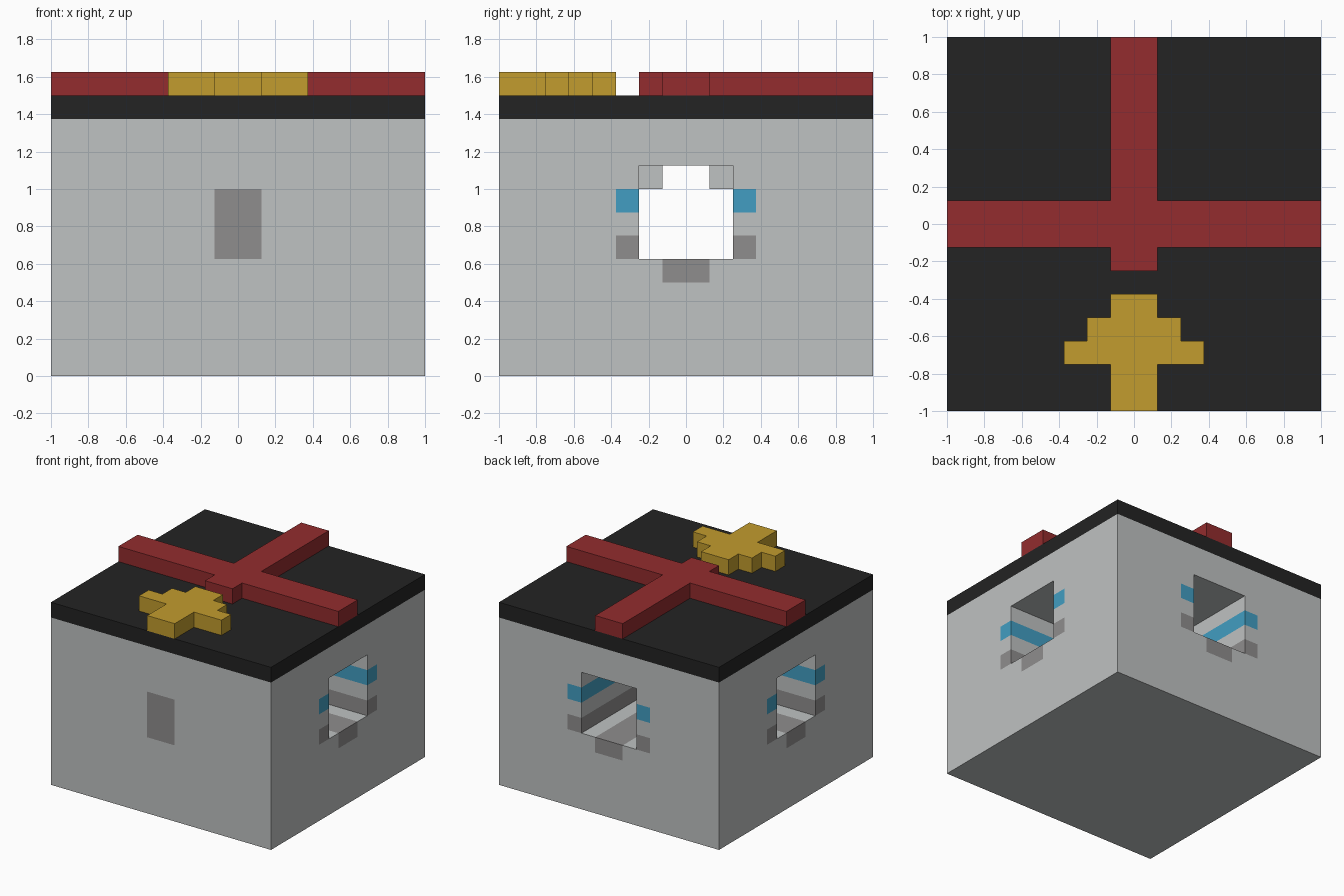
import bpy
import bmesh

if "Cube" in bpy.data.objects:
    bpy.data.objects.remove(bpy.data.objects["Cube"])

U = 0.125  # one building block


def material(name, rgb):
    """Flat colour from 0-255 sRGB, stored as linear."""
    lin = [((c / 255 + 0.055) / 1.055) ** 2.4 for c in rgb]
    mat = bpy.data.materials.new(name)
    mat.use_nodes = True
    mat.diffuse_color = (*lin, 1)
    mat.node_tree.nodes["Principled BSDF"].inputs["Base Color"].default_value = (*lin, 1)
    return mat


light_grey = material("light_grey", (191, 194, 194))
dark_grey = material("dark_grey", (143, 141, 141))
blue = material("blue", (66, 158, 194))
black = material("black", (35, 35, 35))
red = material("red", (147, 44, 46))
gold = material("gold", (194, 156, 46))


def prism(name, outline, z0, z1, *mats):
    """Extrude a flat outline upwards; all measures are in blocks."""
    bm = bmesh.new()
    face = bm.faces.new([bm.verts.new((x * U, y * U, z0 * U)) for x, y in outline])
    top = bmesh.ops.extrude_face_region(bm, geom=[face])["geom"]
    bmesh.ops.translate(bm, vec=(0, 0, (z1 - z0) * U),
                        verts=[g for g in top if isinstance(g, bmesh.types.BMVert)])
    bmesh.ops.recalc_face_normals(bm, faces=bm.faces)
    mesh = bpy.data.meshes.new(name)
    bm.to_mesh(mesh)
    bm.free()
    for m in mats:
        mesh.materials.append(m)
    obj = bpy.data.objects.new(name, mesh)
    bpy.context.collection.objects.link(obj)
    return obj


def rect(x0, x1, y0, y1):
    return [(x0, y0), (x1, y0), (x1, y1), (x0, y1)]


def mirrored(half):
    """Close an outline given by its right half, listed front to back."""
    return half + [(-x, y) for x, y in reversed(half)]


# Box body with a T-shaped tunnel open at both sides and the back
body = prism("box_body", rect(-8, 8, -8, 8), 0, 11, light_grey, dark_grey, blue)
tunnel = prism("tunnel_cutter",
               mirrored([(9, -2), (9, 2), (2, 2), (2, 9)]), 5, 9, light_grey)
tunnel.hide_render = True
cut = body.modifiers.new("tunnel", "BOOLEAN")
cut.operation = "DIFFERENCE"
cut.solver = "EXACT"
cut.object = tunnel
bpy.context.view_layer.objects.active = body
bpy.ops.object.modifier_apply(modifier=cut.name)
bpy.data.objects.remove(tunnel)


# Painted bands beside the openings, along the tunnel walls and floor
def paint(c, n):
    x, y, z = (v / U for v in c)
    if y < -7.9:  # front panel
        return 1 if abs(x) < 1 and 5 < z < 8 else 0
    if abs(n.z) > 0.5 and abs(z - 5) > 0.1:
        return 0
    across = [abs(y)] + ([abs(x)] if y > -2.1 else [])
    if any(a < 1 for a in across) and 4 < z < 5.1:
        return 1
    if abs(n.z) < 0.5 and any(1.9 < a < 3 for a in across):
        if 7 < z < 8:
            return 2
        if 5 < z < 6:
            return 1
    return 0


bm = bmesh.new()
bm.from_mesh(body.data)
planes = [((0, 0, 1), k) for k in range(4, 9)]
for k in (-3, -2, -1, 1, 2, 3):
    planes += [((1, 0, 0), k), ((0, 1, 0), k)]
for normal, k in planes:
    bmesh.ops.bisect_plane(bm, geom=bm.verts[:] + bm.edges[:] + bm.faces[:], dist=1e-5,
                           plane_co=[v * k * U for v in normal], plane_no=normal)
bm.normal_update()
for f in bm.faces:
    f.material_index = paint(f.calc_center_median(), f.normal)
bm.to_mesh(body.data)
bm.free()

# Small blocks hanging in the ceiling corners where the tunnels meet
for sx, side in ((-1, "right"), (1, "left")):
    for sy, end in ((-1, "front"), (1, "back")):
        xs, ys = sorted((sx, 2 * sx)), sorted((sy, 2 * sy))
        prism(f"ceiling_block_{end}_{side}", rect(*xs, *ys), 8, 9, light_grey)

# Lid, crossed ribbon and bow
prism("lid", rect(-8, 8, -8, 8), 11, 12, black)
prism("ribbon", mirrored([(1, -2), (1, -1), (8, -1), (8, 1), (1, 1), (1, 8)]), 12, 13, red)
prism("bow", mirrored([(1, -8), (1, -6), (3, -6), (3, -5), (2, -5),
                       (2, -4), (1, -4), (1, -3)]), 12, 13, gold)
